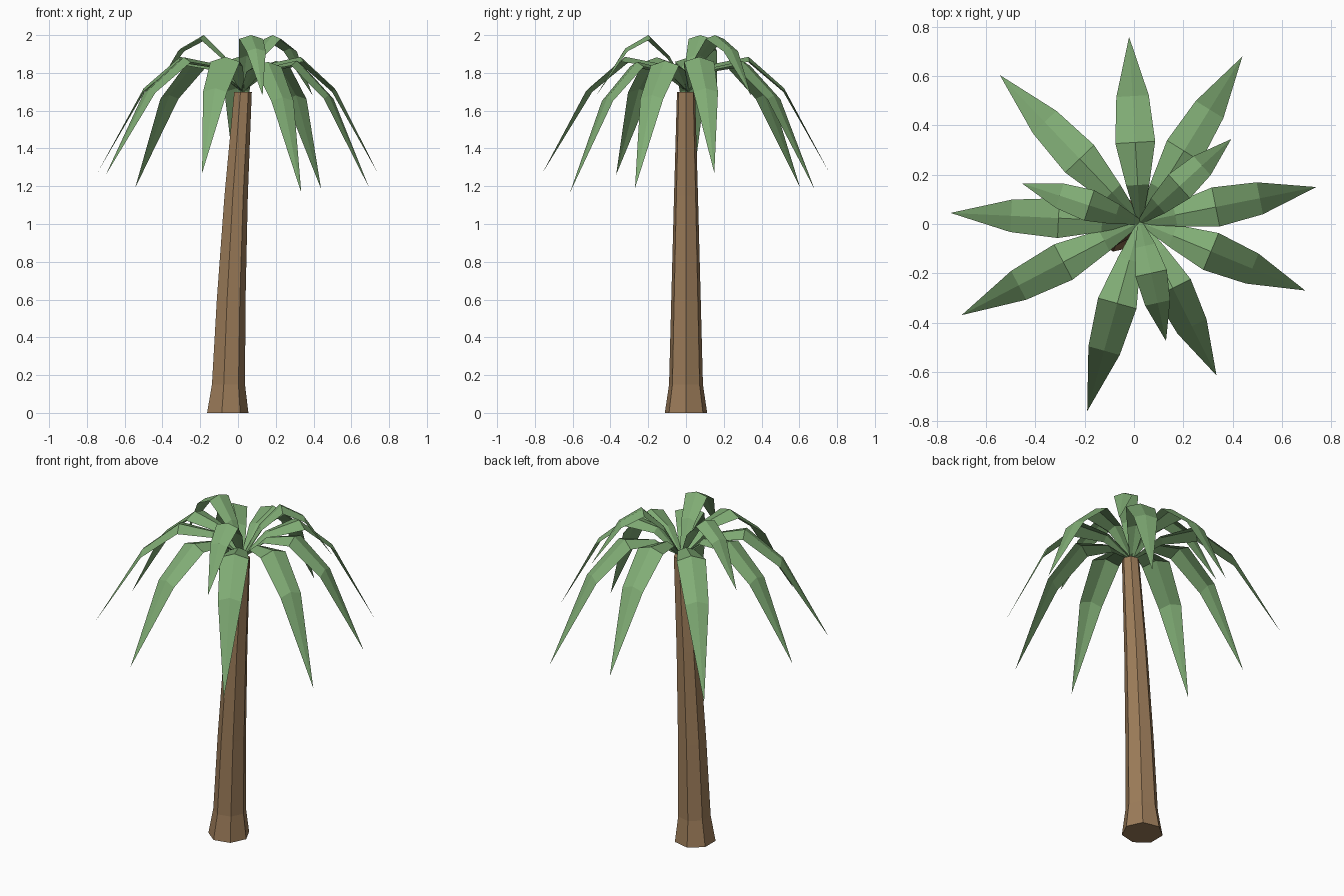
import bpy, bmesh, math
from mathutils import Vector

if "Cube" in bpy.data.objects:
    bpy.data.objects.remove(bpy.data.objects["Cube"])


def material(name, color):
    m = bpy.data.materials.new(name)
    m.diffuse_color = (*color, 1)
    m.use_nodes = True
    m.node_tree.nodes["Principled BSDF"].inputs["Base Color"].default_value = m.diffuse_color
    return m


def add_object(name, bm, mat):
    mesh = bpy.data.meshes.new(name)
    bm.to_mesh(mesh)
    bm.free()
    mesh.materials.append(mat)
    obj = bpy.data.objects.new(name, mesh)
    bpy.context.collection.objects.link(obj)
    return obj


bark = material("bark", (0.33, 0.20, 0.10))
leaf = material("leaf", (0.22, 0.42, 0.18))

# Trunk: seven-sided rings (centre x, z, radius) along a leaning curve
SIDES = 7
rings = [(-0.060, 0, 0.115), (-0.055, 0.15, 0.092), (-0.040, 0.6, 0.080),
         (-0.013, 1.15, 0.065), (0.024, 1.70, 0.049)]
bm = bmesh.new()
loops = []
for cx, z, r in rings:
    loops.append([bm.verts.new((cx + r * math.cos(math.tau * i / SIDES),
                                r * math.sin(math.tau * i / SIDES), z))
                  for i in range(SIDES)])
for low, high in zip(loops, loops[1:]):
    for i in range(SIDES):
        j = (i + 1) % SIDES
        bm.faces.new((low[i], low[j], high[j], high[i]))
bm.faces.new(loops[0][::-1])
bm.faces.new(loops[-1])
add_object("trunk", bm, bark)

CROWN = Vector((0.024, 0.008, 1.70))


# Frond: arched strip folded along its midrib, ending in a point
def frond(name, tip, stations):
    """stations: (fraction of reach, rib height, half width, edge drop)"""
    bm = bmesh.new()
    reach = Vector((tip[0] - CROWN.x, tip[1] - CROWN.y, 0))
    side = Vector((-reach.y, reach.x, 0)).normalized()
    rows = []
    for f, z, w, drop in stations:
        rib = Vector((CROWN.x, CROWN.y, z)) + reach * f
        low = Vector((0, 0, -drop))
        rows.append([bm.verts.new(p) for p in
                     (rib - side * w + low, rib, rib + side * w + low)])
    for a, b in zip(rows, rows[1:]):
        for k in (0, 1):
            bm.faces.new((a[k], b[k], b[k + 1], a[k + 1]))
    end = bm.verts.new(tip)
    for k in (0, 1):
        bm.faces.new((rows[-1][k], end, rows[-1][k + 1]))
    add_object(name, bm, leaf)


# Lower ring of long fronds
lower_tips = [(-0.02, 0.76, 1.27), (0.44, 0.68, 1.185), (0.74, 0.15, 1.27),
              (0.695, -0.27, 1.19), (0.335, -0.615, 1.165),
              (-0.19, -0.76, 1.27), (-0.70, -0.37, 1.26),
              (-0.745, 0.045, 1.27), (-0.545, 0.605, 1.19)]
for n, tip in enumerate(lower_tips, 1):
    peak = 1.885 + 0.25 * (tip[2] - 1.27)
    bend = peak - 0.27 * (peak - tip[2])
    frond(f"lower_frond_{n}", tip,
          [(0, 1.70, 0.010, 0.0), (0.2, peak - 0.035, 0.047, 0.018),
           (0.43, peak, 0.081, 0.026), (0.68, bend, 0.066, 0.02)])

# Upper ring of short fronds
upper_tips = [(0.395, 0.345, 1.68), (-0.455, 0.165, 1.68), (0.13, -0.475, 1.68)]
for n, tip in enumerate(upper_tips, 1):
    frond(f"upper_frond_{n}", tip,
          [(0, 1.70, 0.010, 0.0), (0.2, 1.89, 0.042, 0.015),
           (0.43, 2.0, 0.065, 0.02), (0.68, 1.93, 0.052, 0.016)])
